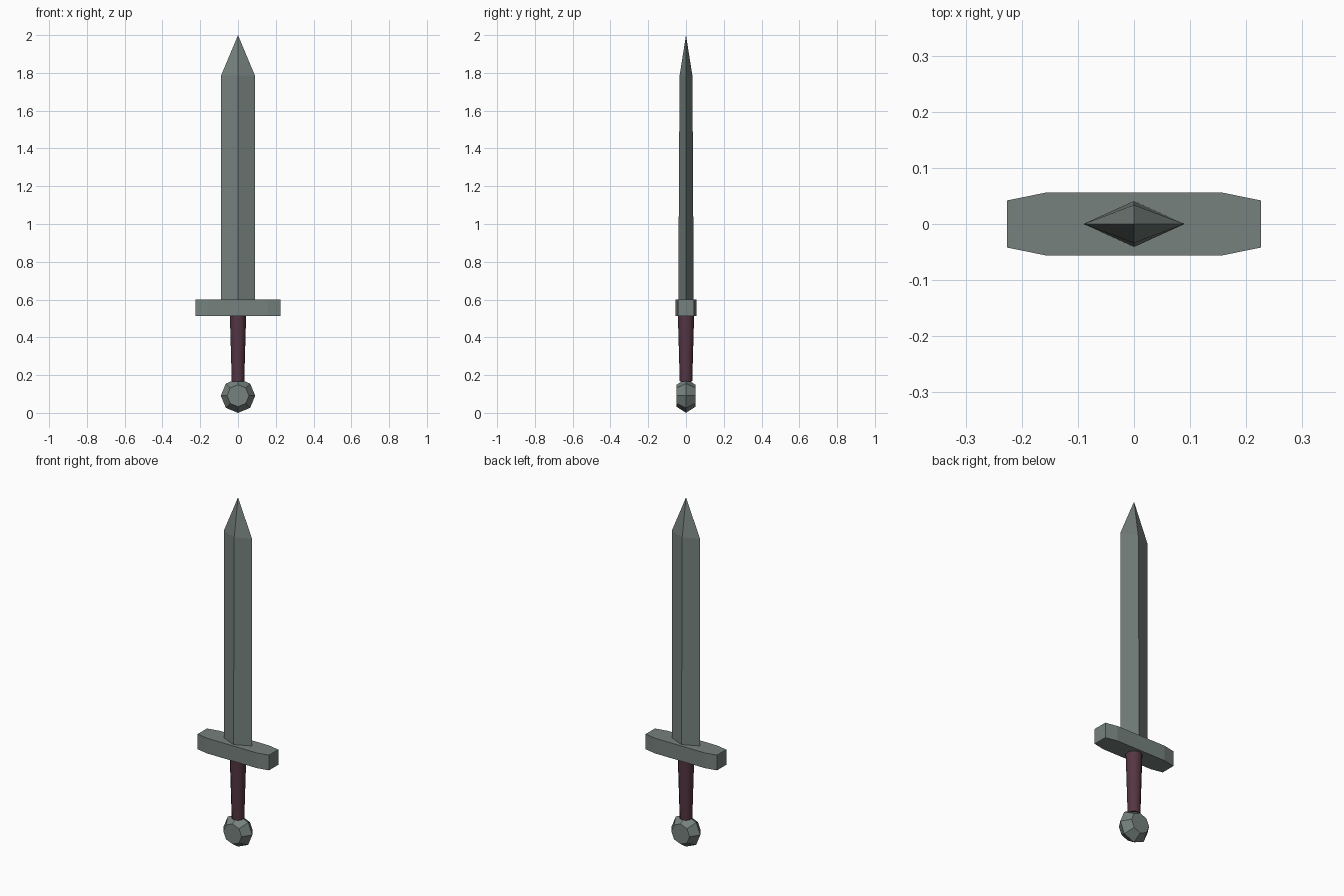
import bpy, bmesh, math

if "Cube" in bpy.data.objects:
    bpy.data.objects.remove(bpy.data.objects["Cube"])


def material(name, rgb):
    m = bpy.data.materials.new(name)
    m.diffuse_color = (*rgb, 1)
    m.use_nodes = True
    m.node_tree.nodes["Principled BSDF"].inputs["Base Color"].default_value = m.diffuse_color
    return m


steel = material("grey_steel", (0.18, 0.22, 0.205))
leather = material("dark_red_leather", (0.09, 0.036, 0.055))


def loft(name, rings, mat, smooth=False):
    """Join equal-length rings of points; a one-point ring makes a tip."""
    bm = bmesh.new()
    vs = [[bm.verts.new(p) for p in r] for r in rings]
    for a, b in zip(vs, vs[1:]):
        n = len(a)
        for i in range(n):
            j = (i + 1) % n
            if len(b) == 1:
                bm.faces.new((a[i], a[j], b[0]))
            else:
                bm.faces.new((a[i], a[j], b[j], b[i]))
    for r in (vs[0], vs[-1]):
        if len(r) > 2:
            bm.faces.new(r)
    bmesh.ops.recalc_face_normals(bm, faces=bm.faces)
    me = bpy.data.meshes.new(name)
    bm.to_mesh(me)
    bm.free()
    ob = bpy.data.objects.new(name, me)
    bpy.context.collection.objects.link(ob)
    me.materials.append(mat)
    if smooth:
        for o in bpy.context.selected_objects:
            o.select_set(False)
        ob.select_set(True)
        bpy.context.view_layer.objects.active = ob
        bpy.ops.object.shade_smooth_by_angle(angle=math.radians(40))
    return ob


def circle(r, n):
    return [(r * math.cos(2 * math.pi * i / n), r * math.sin(2 * math.pi * i / n))
            for i in range(n)]


# Blade: diamond section, slightly thinner upward, ending in a point
def diamond(w, t, z):
    return [(w, 0, z), (0, t, z), (-w, 0, z), (0, -t, z)]


loft("blade", [diamond(0.09, 0.041, 0.595), diamond(0.09, 0.034, 1.785), [(0, 0, 2.0)]], steel)

# Crossguard: bar with tapered ends
outline = [(0.226, -0.042), (0.226, 0.042), (0.157, 0.056), (-0.157, 0.056),
           (-0.226, 0.042), (-0.226, -0.042), (-0.157, -0.056), (0.157, -0.056)]
loft("crossguard", [[(x, y, z) for x, y in outline] for z in (0.513, 0.6)], steel)

# Grip: tapered round handle
loft("grip", [[(x, y, z) for x, y in circle(r, 12)]
              for r, z in ((0.033, 0.165), (0.043, 0.515))], leather, True)

# Pommel: eight-sided disc, widest in the middle
loft("pommel", [[(x, y, z + 0.091) for x, z in circle(r, 8)]
                for r, y in ((0.058, -0.05), (0.091, 0), (0.058, 0.05))], steel)
